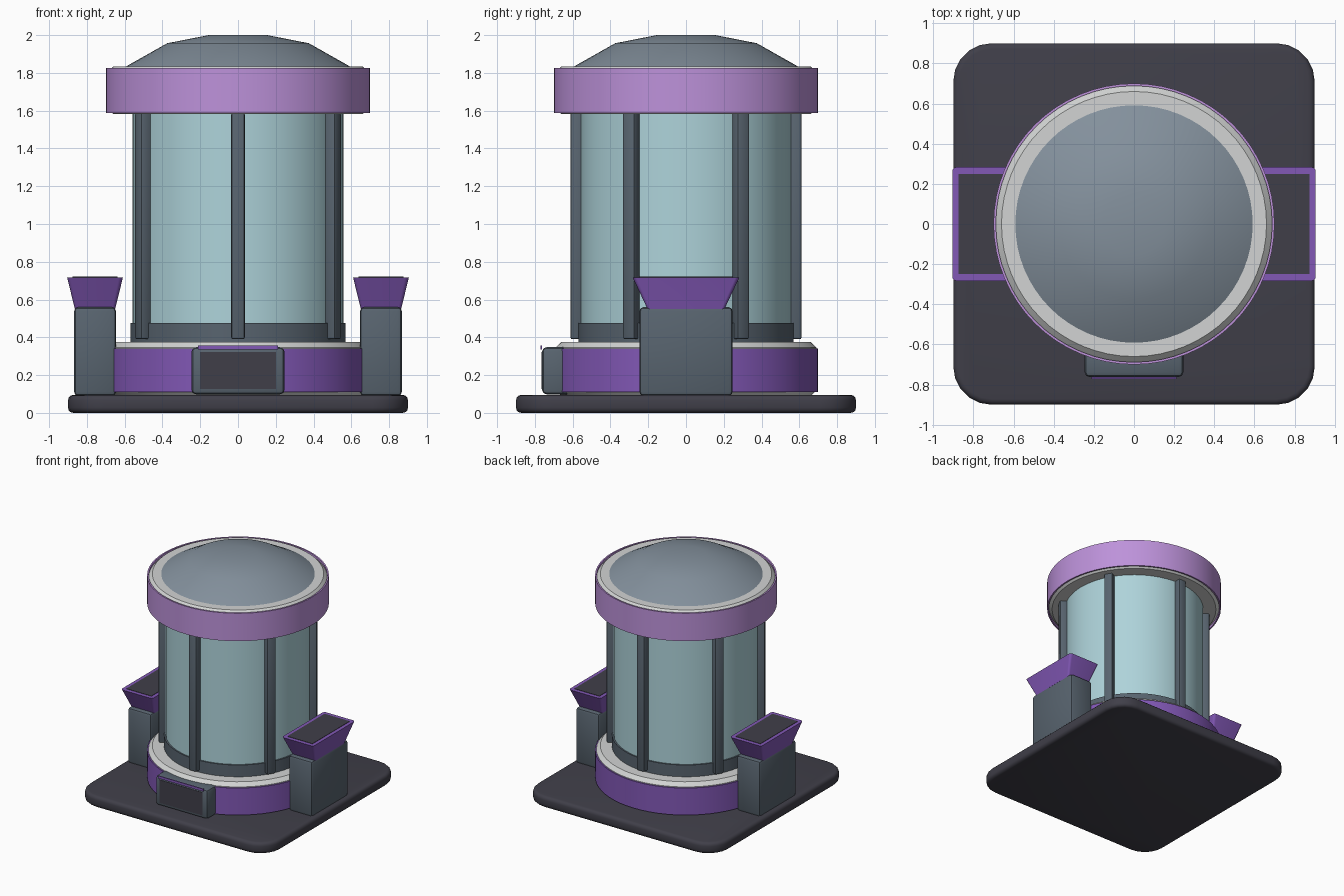
import bpy, bmesh, math
from mathutils import Matrix, Vector

old = bpy.data.objects.get("Cube")
if old:
    bpy.data.objects.remove(old, do_unlink=True)


def material(name, hex_code):
    srgb = [int(hex_code[i:i + 2], 16) / 255 for i in (0, 2, 4)]
    rgb = [c / 12.92 if c < 0.04 else ((c + 0.055) / 1.055) ** 2.4 for c in srgb]
    m = bpy.data.materials.new(name)
    m.use_nodes = True
    m.diffuse_color = (*rgb, 1)
    m.node_tree.nodes["Principled BSDF"].inputs["Base Color"].default_value = (*rgb, 1)
    return m


charcoal = material("charcoal", "403f49")
slate = material("slate", "58646f")
steel = material("steel grey", "83909c")
glass = material("pale blue glass", "aed3da")
violet = material("violet", "8258b6")
lilac = material("lilac", "bd92da")
cream = material("light grey", "d2d4d3")


def finish(bm, name, mat, bevel=0, segments=2):
    """Turn a bmesh into a smooth-shaded object with an optional bevel."""
    bmesh.ops.recalc_face_normals(bm, faces=bm.faces)
    mesh = bpy.data.meshes.new(name)
    bm.to_mesh(mesh)
    bm.free()
    mesh.materials.append(mat)
    ob = bpy.data.objects.new(name, mesh)
    bpy.context.collection.objects.link(ob)
    bpy.ops.object.select_all(action="DESELECT")
    ob.select_set(True)
    bpy.context.view_layer.objects.active = ob
    if bevel:
        mod = ob.modifiers.new("Bevel", "BEVEL")
        mod.width = bevel
        mod.segments = segments
        mod.limit_method = "ANGLE"
        bpy.ops.object.modifier_apply(modifier=mod.name)
    bpy.ops.object.shade_smooth_by_angle(angle=math.radians(35))
    return ob


def box(name, mat, x, y, z, bevel=0, segments=2, turn=0, corner=0, bottom_scale=1):
    """Box from (min, max) ranges; corner rounds upright edges, bottom_scale tapers it."""
    low, high = Vector((x[0], y[0], z[0])), Vector((x[1], y[1], z[1]))
    bm = bmesh.new()
    bmesh.ops.create_cube(bm, size=1)
    bmesh.ops.scale(bm, vec=high - low, verts=bm.verts)
    if corner:
        upright = [e for e in bm.edges if abs(e.verts[0].co.z - e.verts[1].co.z) > 0.01]
        bmesh.ops.bevel(bm, geom=upright, offset=corner, segments=5, profile=0.5,
                        affect="EDGES")
    for v in bm.verts:
        if v.co.z < 0:
            v.co.x *= bottom_scale
            v.co.y *= bottom_scale
    bmesh.ops.translate(bm, vec=(low + high) / 2, verts=bm.verts)
    bmesh.ops.rotate(bm, cent=(0, 0, 0), matrix=Matrix.Rotation(turn, 3, "Z"), verts=bm.verts)
    return finish(bm, name, mat, bevel, segments)


def lathe(name, mat, profile, closed=False, steps=64):
    """Spin an (r, z) profile around the upright axis."""
    bm = bmesh.new()
    verts = [bm.verts.new((r, 0, z)) for r, z in profile]
    edges = [bm.edges.new(pair) for pair in zip(verts, verts[1:])]
    if closed:
        edges.append(bm.edges.new((verts[-1], verts[0])))
    bmesh.ops.spin(bm, geom=verts + edges, axis=(0, 0, 1), cent=(0, 0, 0),
                   angle=math.tau, steps=steps)
    bmesh.ops.remove_doubles(bm, verts=bm.verts, dist=0.0001)
    if not closed:
        bmesh.ops.holes_fill(bm, edges=[e for e in bm.edges if e.is_boundary], sides=0)
    return finish(bm, name, mat)


def collar(name, z0, z1, r=0.69, c=0.03):
    lathe(name, cream, [(r - c, z0), (r, z0 + c), (r, z1 - c), (r - c, z1)])


def band(name, mat, z0, z1):
    lathe(name, mat, [(0.688, z0), (0.70, z0), (0.70, z1), (0.688, z1)], closed=True)


# Ground slab
box("base_slab", charcoal, (-0.9, 0.9), (-0.9, 0.9), (0, 0.095), 0.028, 3, corner=0.19)

# Round plinth with its coloured band
collar("plinth", 0.09, 0.375)
band("plinth_band", violet, 0.11, 0.34)

# Glass chamber and its foot ring
lathe("foot_ring", slate, [(0.57, 0.36), (0.57, 0.475)])
lathe("glass_chamber", glass, [(0.558, 0.37), (0.558, 1.60)])

# Six upright posts around the glass
for i in range(6):
    box(f"post_{i + 1}", slate, (0.545, 0.612), (-0.036, 0.036), (0.39, 1.59),
        0.01, 2, turn=math.radians(30 + 60 * i))

# Lid collar, band and shallow dome
collar("lid_collar", 1.583, 1.835)
band("lid_band", lilac, 1.588, 1.825)
lathe("lid_dome", steel, [(0.60, 1.83), (0.375, 1.957), (0.155, 2.0)])

# Side pods with flared hoppers
for side, s in (("left", 1), ("right", -1)):
    def span(half):
        return (s * 0.757 - half, s * 0.757 + half)
    box(f"{side}_pod", slate, span(0.111), (-0.247, 0.247), (0.09, 0.56), 0.022, 2)
    box(f"{side}_hopper", violet, span(0.148), (-0.283, 0.283), (0.55, 0.718),
        corner=0.022, bottom_scale=0.72)
    box(f"{side}_hopper_opening", charcoal, span(0.118), (-0.25, 0.25), (0.714, 0.721))

# Front control panel with screen and accent strip
box("control_panel", slate, (-0.246, 0.246), (-0.762, -0.60), (0.098, 0.348), 0.024, 2)
box("panel_screen", charcoal, (-0.202, 0.202), (-0.765, -0.758), (0.127, 0.322))
box("panel_strip", violet, (-0.212, 0.212), (-0.771, -0.762), (0.335, 0.356))
